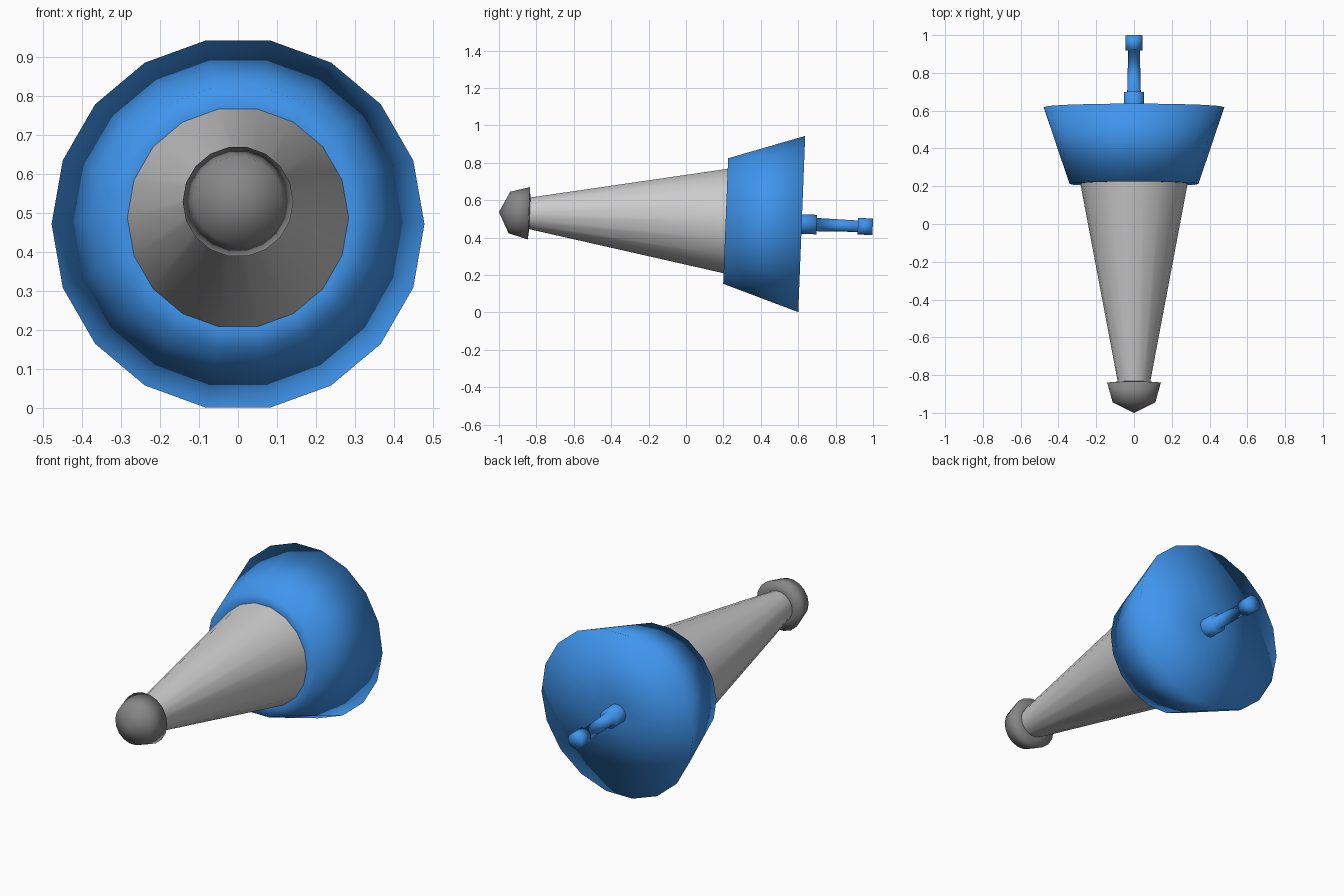
import bpy, bmesh
from math import cos, sin, tau

if "Cube" in bpy.data.objects:
    bpy.data.objects.remove(bpy.data.objects["Cube"])

SIDES = 18
TILT = -0.0393          # the whole axis dips slightly toward the back
CENTRE_Z = 0.496


def material(name, rgb):
    mat = bpy.data.materials.new(name)
    mat.diffuse_color = (*rgb, 1)
    mat.use_nodes = True
    mat.node_tree.nodes["Principled BSDF"].inputs["Base Color"].default_value = mat.diffuse_color
    return mat


def lathe(name, profile, mat=None):
    """Spin (radius, y) points around the y axis; radius 0 makes a pole."""
    bm = bmesh.new()
    rings = []
    for r, y in profile:
        count = SIDES if r else 1
        rings.append([bm.verts.new((r * cos(tau * i / SIDES), y, r * sin(tau * i / SIDES)))
                      for i in range(count)])
    for a, b in zip(rings, rings[1:]):
        for i in range(SIDES):
            j = (i + 1) % SIDES
            loop = [a[i % len(a)], a[j % len(a)], b[j % len(b)], b[i % len(b)]]
            bm.faces.new(list(dict.fromkeys(loop)))
    for f in bm.faces:
        f.smooth = True
    mesh = bpy.data.meshes.new(name)
    bm.to_mesh(mesh)
    bm.free()
    obj = bpy.data.objects.new(name, mesh)
    bpy.context.collection.objects.link(obj)
    obj.rotation_euler.x = TILT
    obj.location.z = CENTRE_Z
    if mat:
        mesh.materials.append(mat)
    return obj


blue = material("blue", (0.05, 0.30, 0.85))
dark = material("dark_grey", (0.24, 0.24, 0.24))

# Pointed cap at the front, closed at the back up to the barrel
lathe("nose_cap", [(0, -1.02), (0.113, -0.964), (0.142, -0.86), (0.086, -0.855)], dark)

# Long tapering grey barrel
lathe("barrel", [(0.086, -0.855), (0.284, 0.195)])

# Flared housing with a front step and a flat back
lathe("rear_housing", [(0.284, 0.195), (0.341, 0.193), (0.4785, 0.60), (0.053, 0.60)], blue)

# Post with a collar and an end knob
lathe("rear_post", [(0.053, 0.60), (0.053, 0.68), (0.036, 0.68), (0.031, 0.90),
                    (0.045, 0.90), (0.045, 0.98), (0, 0.98)], blue)

# Slide along y so the length is centred on the origin
for obj in bpy.context.collection.objects:
    obj.location.y = 0.0192
